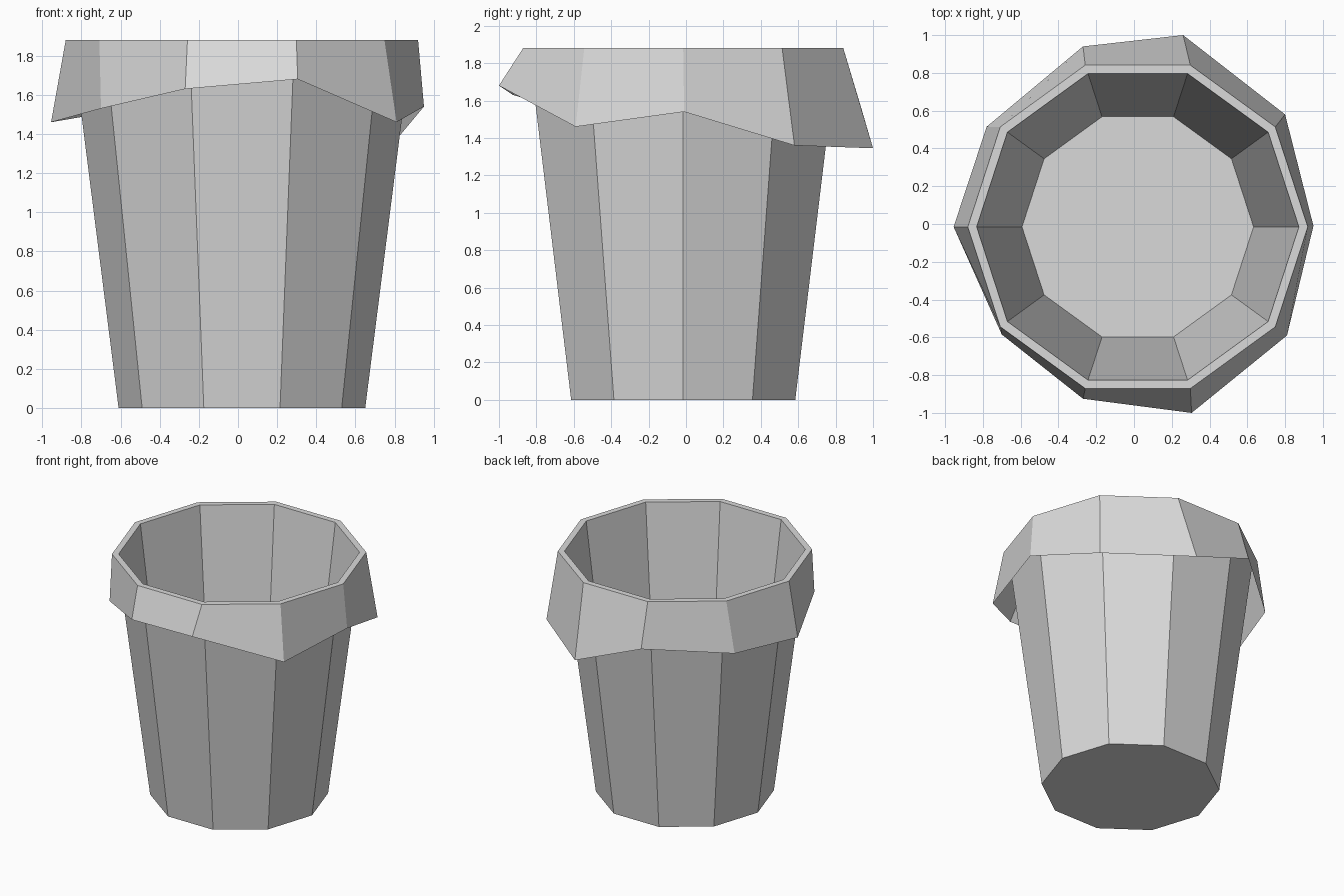
import bpy, bmesh
from math import cos, sin, tau

SIDES = 10
CENTRE_X, CENTRE_Y = 0.02, -0.015
TOP = 1.88

cube = bpy.data.objects.get("Cube")
if cube:
    bpy.data.objects.remove(cube, do_unlink=True)

grey = bpy.data.materials.new("light grey")
grey.use_nodes = True
colour = (0.7, 0.7, 0.7, 1)
grey.diffuse_color = colour
grey.node_tree.nodes["Principled BSDF"].inputs["Base Color"].default_value = colour


def circle(radius, height):
    """Regular ring of points with a corner on +x."""
    return [(CENTRE_X + radius * cos(tau * i / SIDES),
             CENTRE_Y + radius * sin(tau * i / SIDES), height)
            for i in range(SIDES)]


def loft(name, rings, cap_first=False, facing_in=False):
    """Bridge successive rings with flat quads, optionally closing the first."""
    bm = bmesh.new()
    loops = [[bm.verts.new(point) for point in ring] for ring in rings]
    faces = []
    for low, high in zip(loops, loops[1:]):
        for i in range(SIDES):
            j = (i + 1) % SIDES
            faces.append(bm.faces.new((low[i], low[j], high[j], high[i])))
    if cap_first:
        faces.append(bm.faces.new(loops[0][::-1]))
    if facing_in:
        bmesh.ops.reverse_faces(bm, faces=faces)
    mesh = bpy.data.meshes.new(name)
    bm.to_mesh(mesh)
    bm.free()
    mesh.materials.append(grey)
    obj = bpy.data.objects.new(name, mesh)
    bpy.context.collection.objects.link(obj)
    return obj


# Tapered outer wall with a closed base
loft("bin_body", [circle(0.63, 0), circle(0.867, TOP - 0.01)], cap_first=True)

# Inner lining with its floor, running up to the mouth
loft("inner_lining", [circle(0.613, 0.03), circle(0.853, TOP)],
     cap_first=True, facing_in=True)

# Flat lip round the mouth
rim = circle(0.9, TOP)
loft("rim", [rim, circle(0.853, TOP)])

# Uneven folded-over skirt, open underneath
hem = [(0.95, -0.01, 1.54), (0.8, 0.58, 1.36), (0.26, 1, 1.345),
       (-0.27, 0.94, 1.55), (-0.78, 0.515, 1.49), (-0.955, -0.015, 1.46),
       (-0.7, -0.585, 1.53), (-0.27, -0.925, 1.63), (0.305, -1, 1.68),
       (0.81, -0.59, 1.46)]
loft("folded_skirt", [hem, rim])
